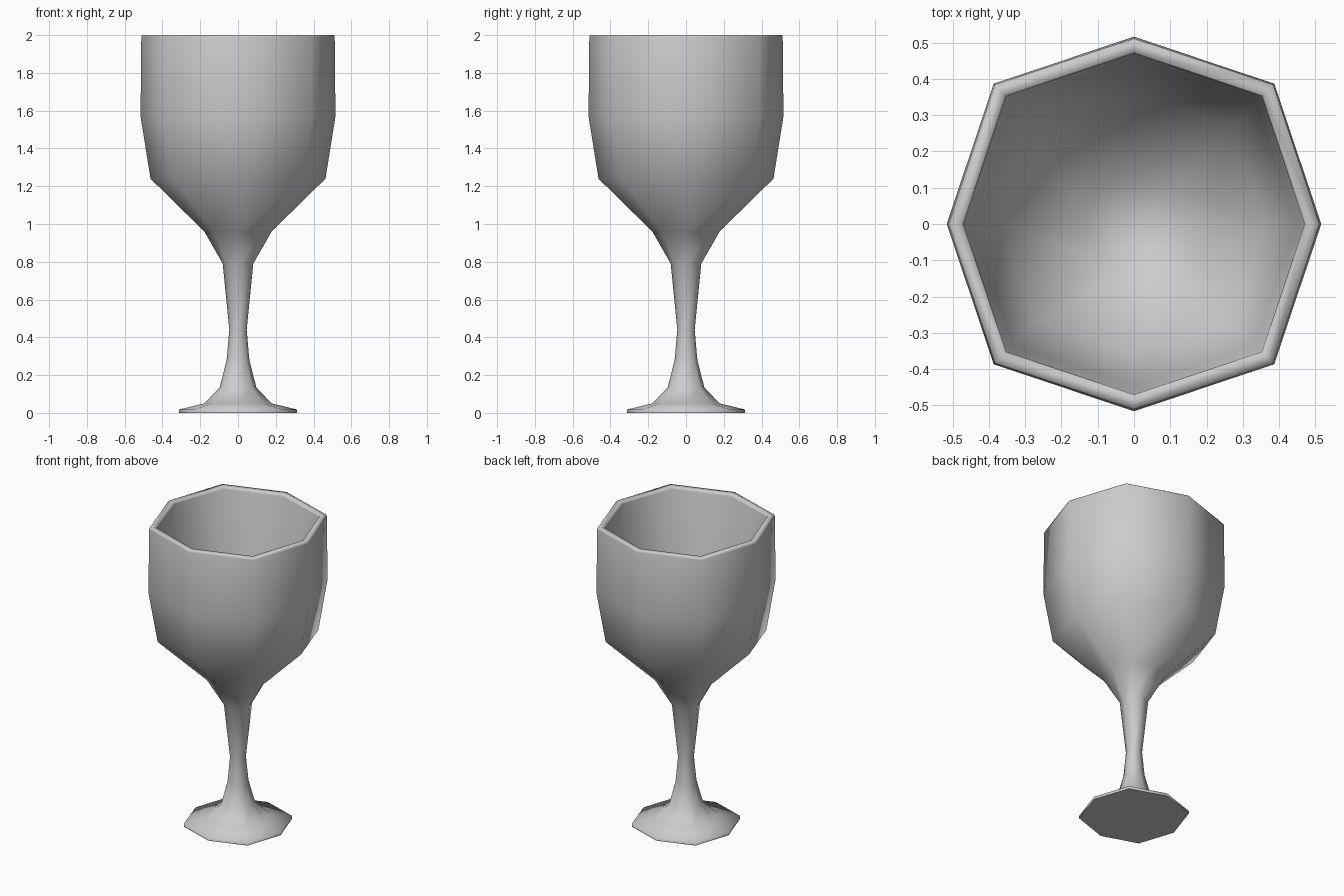
import bpy, bmesh, math

if "Cube" in bpy.data.objects:
    bpy.data.objects.remove(bpy.data.objects["Cube"])

SIDES = 8
DIAG = 1.06   # diagonal corners sit slightly further out than axis corners

# (radius, height): foot, stem, outer bowl, rim, inner bowl
profile = [
    (0.312, 0.0), (0.312, 0.018), (0.178, 0.05), (0.097, 0.135),
    (0.06, 0.28), (0.046, 0.44), (0.081, 0.79), (0.178, 0.96),
    (0.463, 1.24), (0.516, 1.57), (0.512, 1.99), (0.509, 2.0),
    (0.475, 2.0), (0.470, 1.985), (0.445, 1.57), (0.36, 1.27), (0.13, 1.06),
]

bm = bmesh.new()


def ring(radius, z):
    verts = []
    for i in range(SIDES):
        a = 2 * math.pi * i / SIDES
        r = radius * (DIAG if i % 2 else 1.0)
        verts.append(bm.verts.new((r * math.cos(a), r * math.sin(a), z)))
    return verts


# Lathe the profile around z
rings = [ring(r, z) for r, z in profile]
for low, high in zip(rings, rings[1:]):
    for i in range(SIDES):
        j = (i + 1) % SIDES
        bm.faces.new((low[i], low[j], high[j], high[i]))

# Underside of the foot and bottom of the inner bowl
bm.faces.new(rings[0][::-1])
centre = bm.verts.new((0, 0, 1.03))
for i in range(SIDES):
    bm.faces.new((rings[-1][i], rings[-1][(i + 1) % SIDES], centre))

bmesh.ops.recalc_face_normals(bm, faces=bm.faces)

# Smooth glass, crisp underside of the foot
for f in bm.faces:
    f.smooth = True
for i in range(SIDES):
    bm.edges.get((rings[0][i], rings[0][(i + 1) % SIDES])).smooth = False

mesh = bpy.data.meshes.new("goblet")
bm.to_mesh(mesh)
bm.free()
goblet = bpy.data.objects.new("goblet", mesh)
bpy.context.collection.objects.link(goblet)
